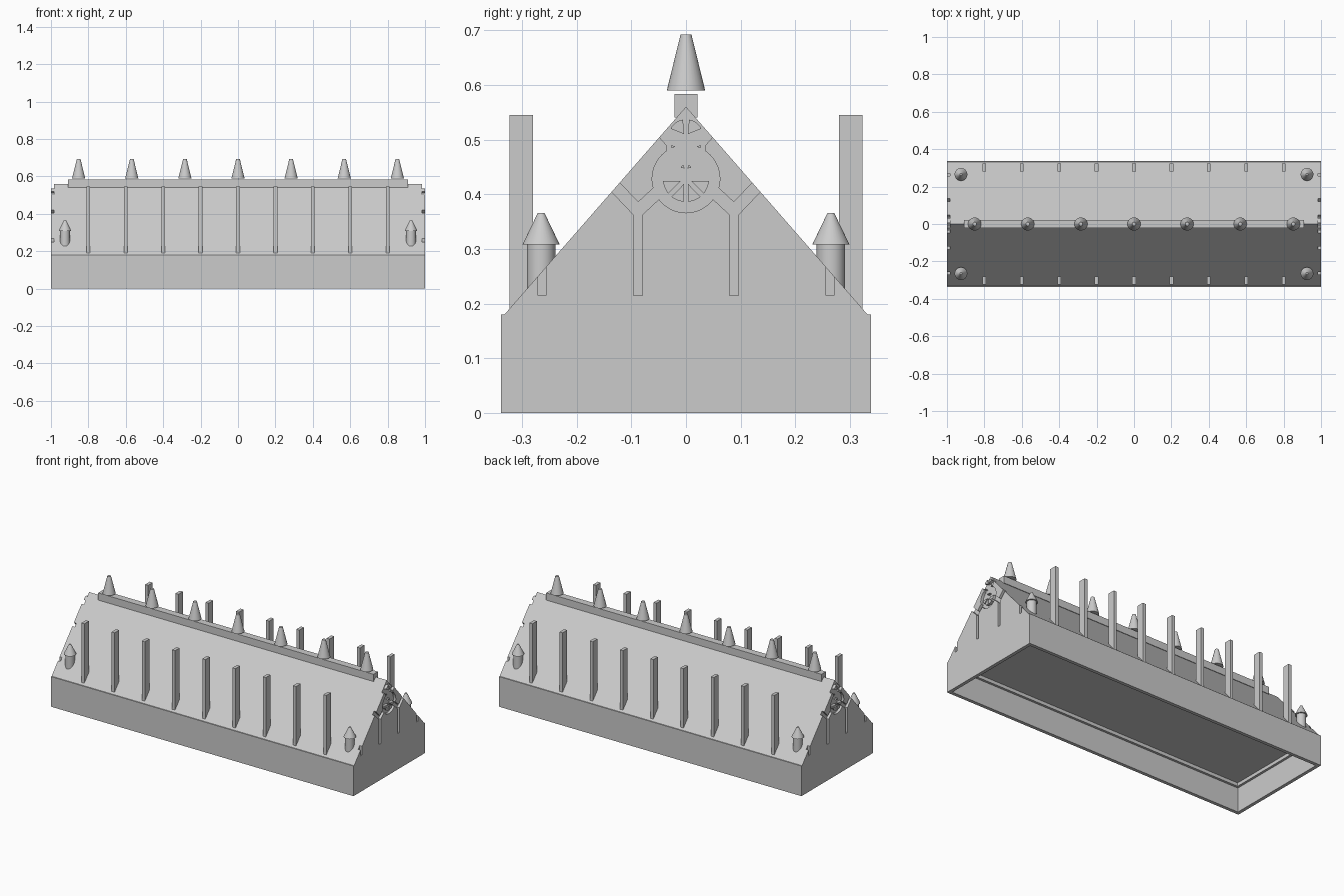
import bpy, bmesh, math
from mathutils import Vector

old = bpy.data.objects.get("Cube")
if old:
    bpy.data.objects.remove(old)

stone = bpy.data.materials.new("grey stone")
stone.use_nodes = True
GREY = (0.6, 0.6, 0.6, 1)
stone.diffuse_color = GREY
stone.node_tree.nodes["Principled BSDF"].inputs["Base Color"].default_value = GREY


def prism(bm, outline, x0, x1):
    """Extrude a (y, z) outline along x."""
    face = bm.faces.new([bm.verts.new((x0, y, z)) for y, z in outline])
    new = bmesh.ops.extrude_face_region(bm, geom=[face])["geom"]
    bmesh.ops.translate(bm, verts=[v for v in new if isinstance(v, bmesh.types.BMVert)],
                        vec=(x1 - x0, 0, 0))


def rect(y0, y1, z0, z1):
    return [(y0, z0), (y1, z0), (y1, z1), (y0, z1)]


def bar(a, b, width):
    """Outline of a straight bar between two (y, z) points."""
    a, b = Vector(a), Vector(b)
    side = (b - a).normalized().orthogonal() * width / 2
    return [tuple(p) for p in (a - side, b - side, b + side, a + side)]


def wedge(cz, r0, r1, deg0, deg1):
    """Outline of a ring sector centred on y = 0."""
    angles = [math.radians(deg0 + (deg1 - deg0) * i / 6) for i in range(7)]
    outer = [(r1 * math.cos(a), cz + r1 * math.sin(a)) for a in angles]
    mid = (angles[0] + angles[-1]) / 2
    return outer + [(r0 * math.cos(mid), cz + r0 * math.sin(mid))]


def finish(bm, name, smooth=False):
    bmesh.ops.recalc_face_normals(bm, faces=bm.faces)
    mesh = bpy.data.meshes.new(name)
    bm.to_mesh(mesh)
    bm.free()
    mesh.materials.append(stone)
    ob = bpy.data.objects.new(name, mesh)
    bpy.context.collection.objects.link(ob)
    if smooth:
        bpy.ops.object.select_all(action='DESELECT')
        ob.select_set(True)
        bpy.context.view_layer.objects.active = ob
        bpy.ops.object.shade_smooth_by_angle(angle=math.radians(35))
    return ob


def cut(ob, cutter):
    """Subtract the cutter and discard it."""
    cutter.hide_render = True
    mod = ob.modifiers.new("cut", 'BOOLEAN')
    mod.operation, mod.solver, mod.object = 'DIFFERENCE', 'EXACT', cutter
    mod.use_self = True
    deps = bpy.context.evaluated_depsgraph_get()
    mesh = bpy.data.meshes.new_from_object(ob.evaluated_get(deps))
    ob.modifiers.clear()
    ob.data = mesh
    bpy.data.objects.remove(cutter)


def cone(bm, x, y, z0, z1, r0, r1):
    made = bmesh.ops.create_cone(bm, cap_ends=True, segments=32, radius1=r0, radius2=r1, depth=z1 - z0)
    bmesh.ops.translate(bm, verts=made["verts"], vec=(x, y, (z0 + z1) / 2))


# Hall: plinth and steep gabled roof in one profile
HALF = 0.338
bm = bmesh.new()
half = [(HALF, 0), (HALF, 0.18), (0.332, 0.18)]
prism(bm, half + [(0, 0.56)] + [(-y, z) for y, z in reversed(half)], -1, 1)
hall = finish(bm, "hall")

# Open underside with a small stepped ledge
for inset, top in ((0.02, 0.145), (0.034, 0.165)):
    bm = bmesh.new()
    w = HALF - inset
    prism(bm, rect(-w, w, -0.1, top), -1 + inset, 1 - inset)
    cut(hall, finish(bm, "hollow"))

# Tracery recessed into both gables
grooves = [[(0.062 * math.cos(a), 0.428 + 0.062 * math.sin(a))
            for a in (i * math.tau / 40 for i in range(40))],
           [(-0.036, 0.46), (0.036, 0.46), (0.036, 0.49), (0.06, 0.517),
            (0.06, 0.6), (-0.06, 0.6), (-0.06, 0.517), (-0.036, 0.49)]]
for s in (-1, 1):
    grooves += [rect(s * 0.08, s * 0.096, 0.215, 0.375),
                rect(s * 0.256, s * 0.271, 0.215, 0.35),
                bar((s * 0.086, 0.368), (s * 0.15, 0.435), 0.022),
                bar((s * 0.09, 0.368), (s * 0.045, 0.41), 0.022)]
for end in (-1, 1):
    for outline in grooves:
        bm = bmesh.new()
        prism(bm, outline, end * 0.984, end * 1.05)
        cut(hall, finish(bm, "groove"))

# Raised petals standing inside the recess
petals = [wedge(0.428, 0.010, 0.042, a, a + 34) for a in (185, 231, 275, 321)]
petals += [wedge(0.505, 0.006, 0.032, a, a + 52) for a in (28, 100)]
petals += [wedge(0.445, 0.003, 0.010, a, a + 40) for a in (20, 120)]
petals += [wedge(0.487, 0.020, 0.027, a, a + 14) for a in (-7, 173)]
bm = bmesh.new()
for end in (-1, 1):
    for outline in petals:
        prism(bm, outline, end * 0.982, end * 1.0)
finish(bm, "gable_petals")

# Ridge beam with its row of finials
bm = bmesh.new()
prism(bm, rect(-0.021, 0.021, 0.54, 0.583), -0.91, 0.91)
finish(bm, "ridge_beam")
bm = bmesh.new()
for i in range(-3, 4):
    cone(bm, i * 0.284, 0, 0.59, 0.692, 0.035, 0.010)
finish(bm, "ridge_finials", smooth=True)

# Upright buttress fins along both eaves
bm = bmesh.new()
for s in (-1, 1):
    for i in range(-4, 5):
        prism(bm, rect(s * 0.28, s * 0.323, 0.187, 0.545), i * 0.2 - 0.01, i * 0.2 + 0.01)
finish(bm, "buttress_fins")

# Corner turrets with pointed caps
bm = bmesh.new()
for x in (-0.925, 0.925):
    for y in (-0.265, 0.265):
        cone(bm, x, y, 0.2, 0.309, 0.026, 0.026)
        cone(bm, x, y, 0.308, 0.366, 0.034, 0.006)
finish(bm, "corner_turrets", smooth=True)
